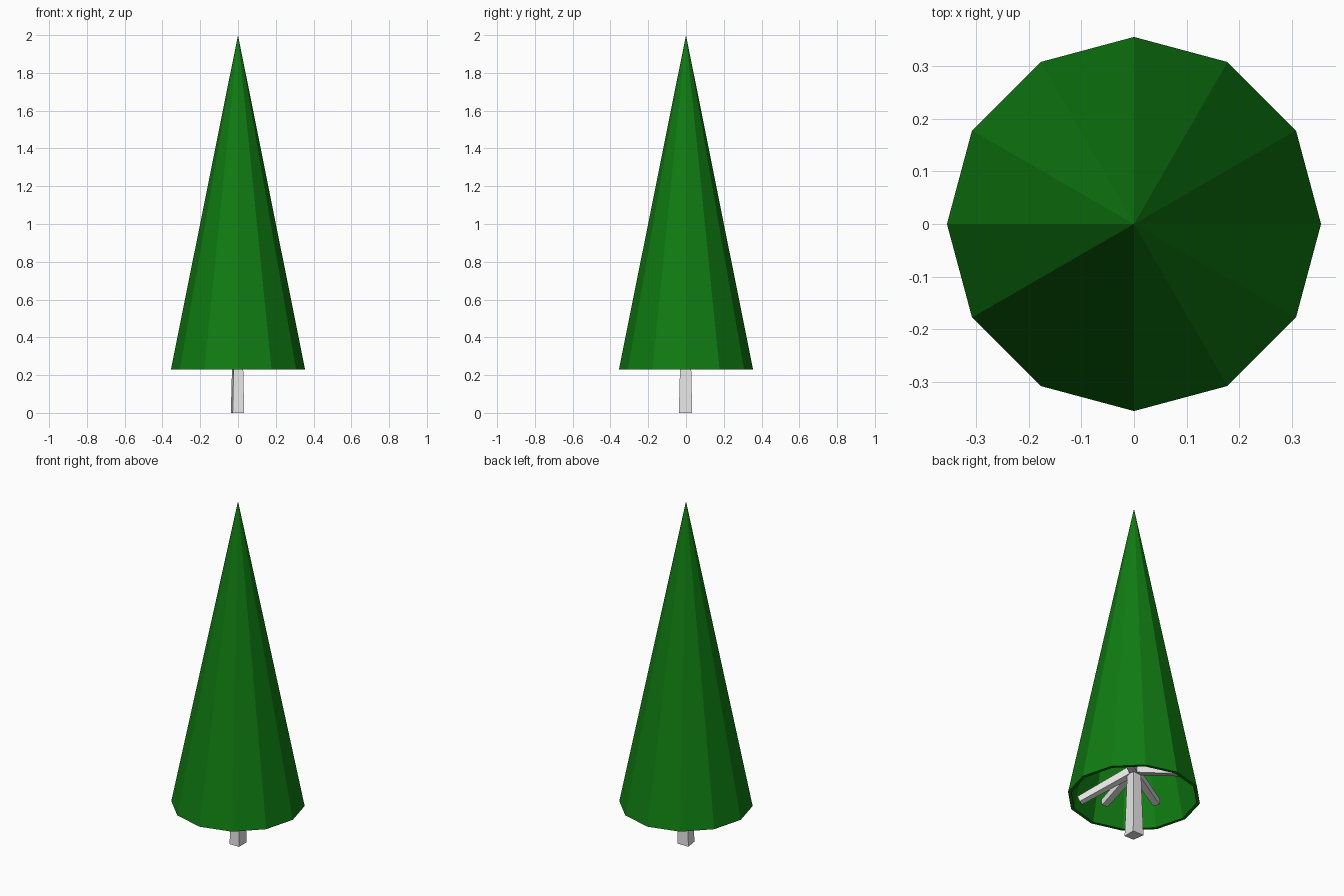
import bpy, bmesh, math
from mathutils import Vector

if "Cube" in bpy.data.objects:
    bpy.data.objects.remove(bpy.data.objects["Cube"])


def material(name, rgb):
    m = bpy.data.materials.new(name)
    m.diffuse_color = (*rgb, 1)
    m.use_nodes = True
    m.node_tree.nodes["Principled BSDF"].inputs["Base Color"].default_value = m.diffuse_color
    return m


green = material("pine green", (0.005, 0.2, 0.006))
grey = material("pale grey", (0.8, 0.8, 0.8))


def make(name, bm, mat):
    bmesh.ops.recalc_face_normals(bm, faces=bm.faces)
    me = bpy.data.meshes.new(name)
    bm.to_mesh(me)
    bm.free()
    me.materials.append(mat)
    ob = bpy.data.objects.new(name, me)
    bpy.context.collection.objects.link(ob)
    return ob


def loft(name, rings, mat):
    """Join closed rings of points into a capped tube."""
    bm = bmesh.new()
    vs = [[bm.verts.new(p) for p in r] for r in rings]
    n = len(vs[0])
    for a, b in zip(vs, vs[1:]):
        for i in range(n):
            j = (i + 1) % n
            bm.faces.new((a[i], a[j], b[j], b[i]))
    bm.faces.new(vs[0])
    bm.faces.new(vs[-1])
    return make(name, bm, mat)


# Foliage: hollow twelve-sided cone, open below with a narrow flat rim
SIDES, BASE, R, WALL = 12, 0.23, 0.355, 0.018
bm = bmesh.new()
rings = []
for r in (R, R - WALL):
    rings.append([bm.verts.new((r * math.cos(k * math.tau / SIDES),
                                r * math.sin(k * math.tau / SIDES), BASE))
                  for k in range(SIDES)])
outer_tip = bm.verts.new((0, 0, 2.0))
inner_tip = bm.verts.new((0, 0, 1.91))
for k in range(SIDES):
    j = (k + 1) % SIDES
    bm.faces.new((rings[0][k], rings[0][j], outer_tip))
    bm.faces.new((rings[1][j], rings[1][k], inner_tip))
    bm.faces.new((rings[0][j], rings[0][k], rings[1][k], rings[1][j]))
make("foliage_cone", bm, green)

# Trunk: slightly irregular four-sided taper
foot = [(-0.028, -0.038), (0.033, -0.038), (0.033, 0.033), (-0.038, 0.033)]
loft("trunk", [[(x * s, y * s, z) for x, y in foot]
               for z, s in ((0, 1), (0.42, 0.7), (1.2, 0.25))], grey)

# Branches: tapered square bars drooping from the trunk inside the cone
tips = [(0.14, -0.28, 0.285), (-0.09, 0.275, 0.30), (-0.03, -0.28, 0.33),
        (-0.25, -0.11, 0.34), (0.22, 0.19, 0.32)]
for i, tip in enumerate(tips):
    start, end = Vector((0, 0, 0.40)), Vector(tip)
    d = (end - start).normalized()
    side = d.cross(Vector((0, 0, 1))).normalized()
    up = side.cross(d)
    loft(f"branch_{i + 1}",
         [[c + (side * a + up * b) * w for a, b in ((-1, -1), (1, -1), (1, 1), (-1, 1))]
          for c, w in ((start, 0.022), (end, 0.018))], grey)
